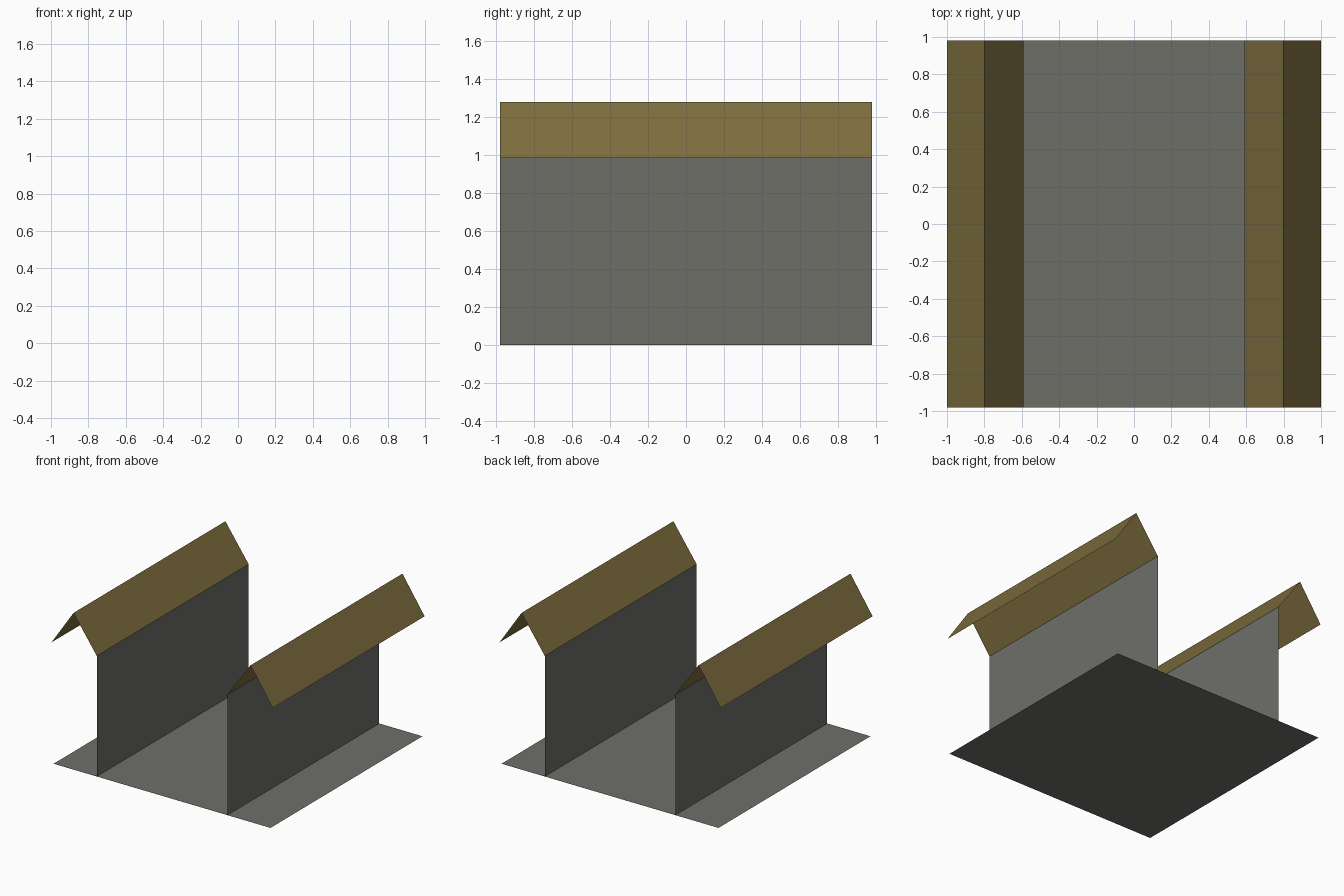
import bpy

if "Cube" in bpy.data.objects:
    bpy.data.objects.remove(bpy.data.objects["Cube"])

HALF = 0.98      # half size of the base and depth of all parts
WALL_X = 0.59
EAVE_Z = 0.985
RIDGE = (0.80, 1.28)


def material(name, rgb):
    m = bpy.data.materials.new(name)
    m.diffuse_color = (*rgb, 1.0)
    m.use_nodes = True
    m.node_tree.nodes["Principled BSDF"].inputs["Base Color"].default_value = m.diffuse_color
    return m


stone = material("grey stone", (0.156, 0.159, 0.141))
tile = material("ochre tile", (0.205, 0.153, 0.047))


def sheet(name, profile, mat):
    """Sweep an open (x, z) profile along y as a single-sided sheet."""
    verts = [(x, y, z) for x, z in profile for y in (-HALF, HALF)]
    faces = [(2 * i, 2 * i + 2, 2 * i + 3, 2 * i + 1) for i in range(len(profile) - 1)]
    mesh = bpy.data.meshes.new(name)
    mesh.from_pydata(verts, [], faces)
    mesh.materials.append(mat)
    obj = bpy.data.objects.new(name, mesh)
    bpy.context.collection.objects.link(obj)
    return obj


# base slab
sheet("base", [(-HALF, 0), (HALF, 0)], stone)

# walls with a ridged roof strip on each side
for side, s in (("left", -1), ("right", 1)):
    sheet(side + "_wall", [(s * WALL_X, 0), (s * WALL_X, EAVE_Z)], stone)
    roof = [(s * WALL_X, EAVE_Z), (s * RIDGE[0], RIDGE[1]), (s * 1.0, EAVE_Z)]
    sheet(side + "_roof", sorted(roof), tile)
